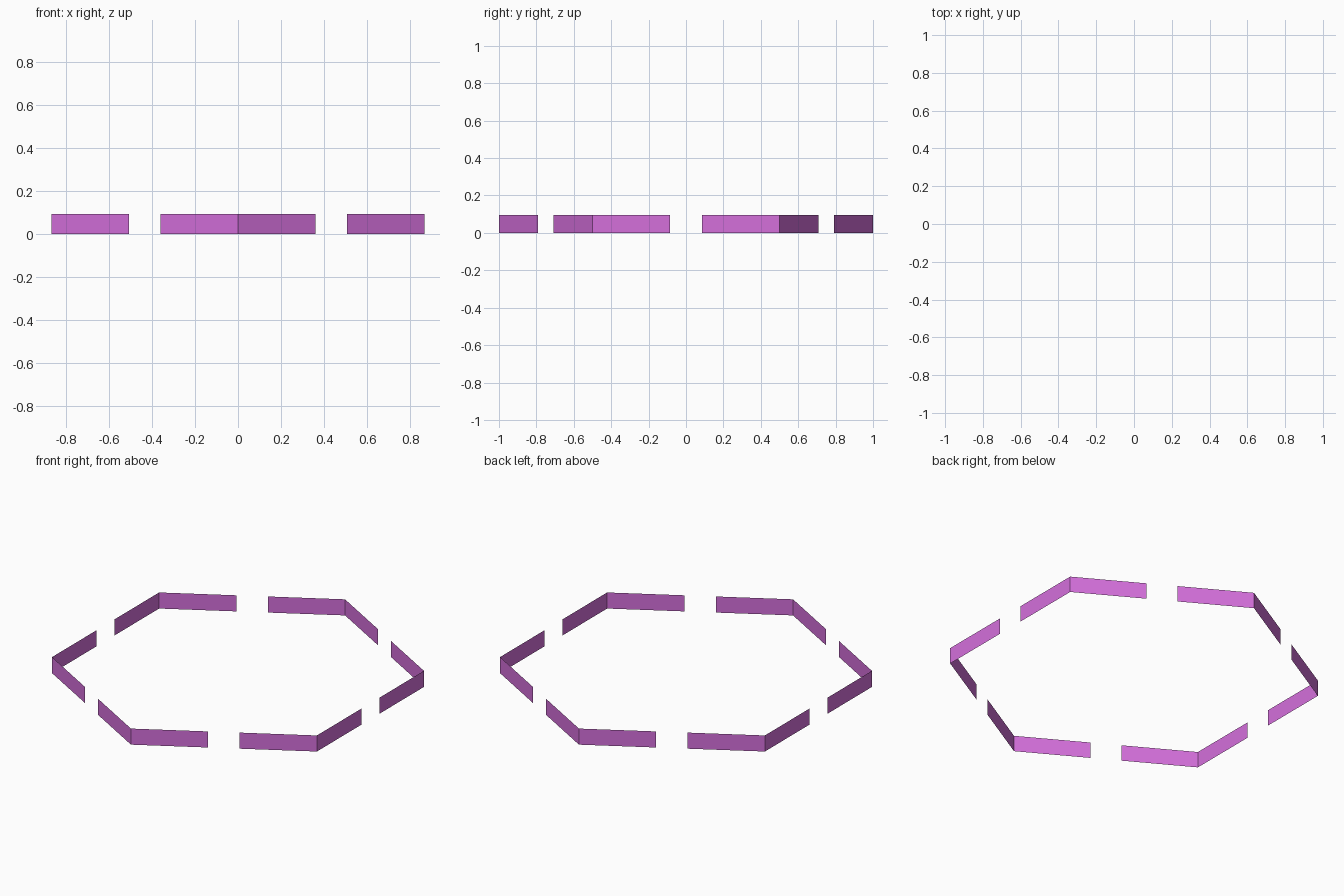
import bpy
import math
from mathutils import Vector

if "Cube" in bpy.data.objects:
    bpy.data.objects.remove(bpy.data.objects["Cube"])

HEIGHT = 0.095   # wall height
REACH = 0.415    # length of each arm, as a fraction of the hexagon side

purple = bpy.data.materials.new("orchid purple")
purple.diffuse_color = (0.66, 0.16, 0.71, 1)
purple.use_nodes = True
purple.node_tree.nodes["Principled BSDF"].inputs["Base Color"].default_value = purple.diffuse_color


def hex_corner(i):
    a = math.radians(90 + 60 * i)
    return Vector((math.cos(a), math.sin(a), 0))


def corner_wall(i):
    """Thin bent wall around one corner, stopping short of the side centres."""
    here = hex_corner(i)
    path = [here.lerp(hex_corner(i - 1), REACH), here,
            here.lerp(hex_corner(i + 1), REACH)]
    up = Vector((0, 0, HEIGHT))
    verts = path + [p + up for p in path]
    mesh = bpy.data.meshes.new("corner_wall")
    mesh.from_pydata(verts, [], [(0, 1, 4, 3), (1, 2, 5, 4)])
    mesh.materials.append(purple)
    obj = bpy.data.objects.new(f"corner_wall_{i + 1}", mesh)
    bpy.context.collection.objects.link(obj)


# Six corner walls form the broken hexagonal ring
for i in range(6):
    corner_wall(i)
